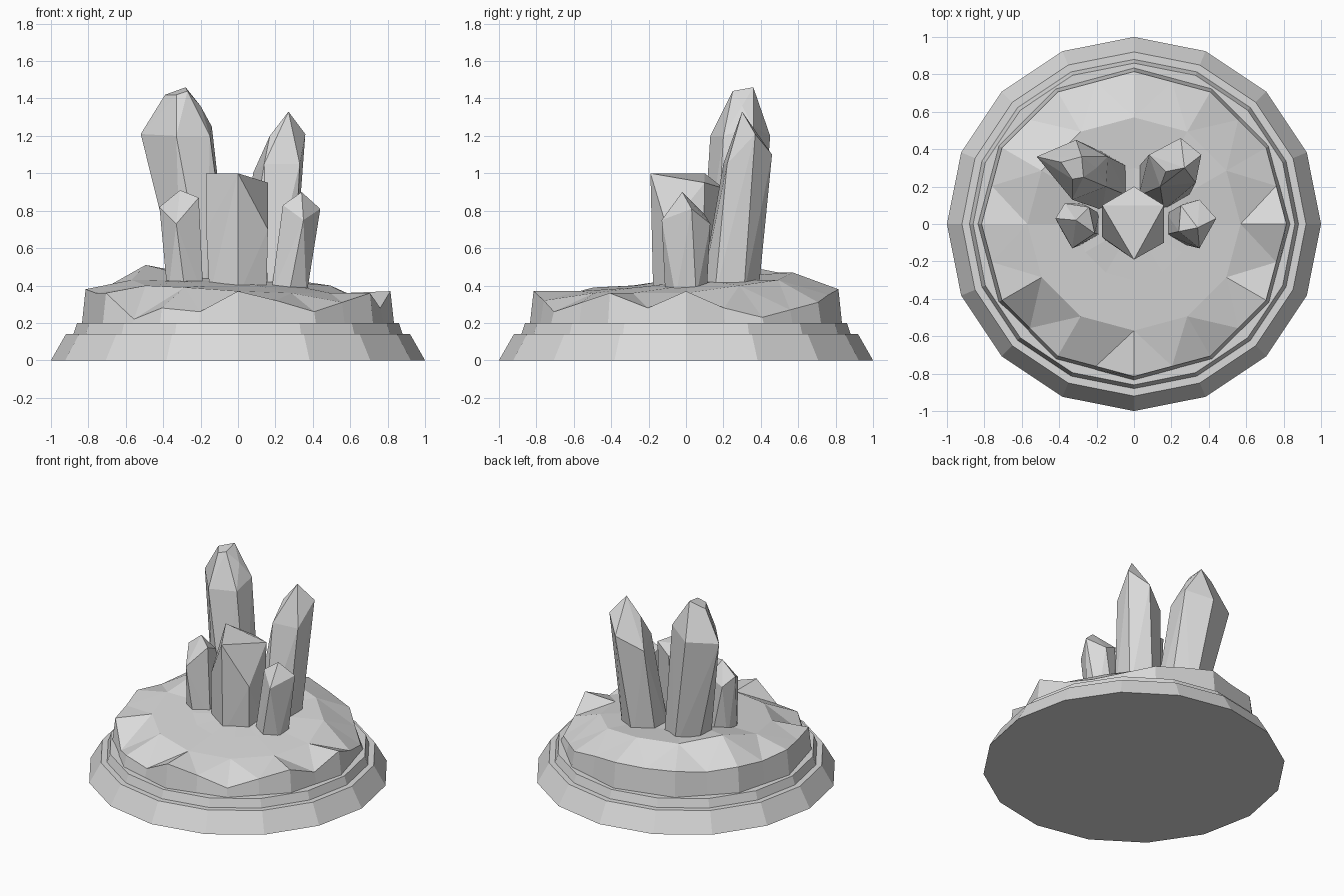
import bpy
import bmesh
from math import cos, sin, pi

if "Cube" in bpy.data.objects:
    bpy.data.objects.remove(bpy.data.objects["Cube"], do_unlink=True)

grey = bpy.data.materials.new("plain grey")
grey.use_nodes = True
grey.diffuse_color = (0.7, 0.7, 0.7, 1)
grey.node_tree.nodes["Principled BSDF"].inputs["Base Color"].default_value = (0.7, 0.7, 0.7, 1)


def finish(bm, name):
    bmesh.ops.recalc_face_normals(bm, faces=bm.faces)
    mesh = bpy.data.meshes.new(name)
    bm.to_mesh(mesh)
    bm.free()
    mesh.materials.append(grey)
    bpy.context.collection.objects.link(bpy.data.objects.new(name, mesh))


def ring(bm, radius, heights):
    """One closed loop of vertices, a height for each."""
    n = len(heights)
    return [bm.verts.new((radius * cos(2 * pi * i / n), radius * sin(2 * pi * i / n), z))
            for i, z in enumerate(heights)]


def bridge(bm, low, high):
    n = len(low)
    for i in range(n):
        j = (i + 1) % n
        bm.faces.new((low[i], low[j], high[j], high[i]))


# Stepped sixteen-sided plinth
bm = bmesh.new()
profile = [(1, 0), (0.92, 0.14), (0.88, 0.14), (0.86, 0.2)]
loops = [ring(bm, r, [z] * 16) for r, z in profile]
for low, high in zip(loops, loops[1:]):
    bridge(bm, low, high)
bm.faces.new(loops[0])
bm.faces.new(loops[-1])
finish(bm, "plinth")


# Rough rock mound: twelve-sided wall with an uneven rim and faceted top
def flatten_sides(loop):
    for k in range(1, len(loop), 2):
        a, b = loop[k - 1].co, loop[(k + 1) % len(loop)].co
        loop[k].co.xy = (a.xy + b.xy) / 2


rim_heights = [.37, .28, .23, .27, .31, .35, .38, .37, .38, .36, .38, .36,
               .38, .36, .36, .22, .28, .26, .37, .32, .26, .31, .36, .28]
middle_heights = [.36, .40, .43, .47, .47, .51, .43, .40, .39, .37, .36, .36]
inner_heights = [.40, .42, .43, .43, .45, .45, .43, .42, .40, .39, .39, .39]
bm = bmesh.new()
foot = ring(bm, 0.835, [0.19] * 24)
rim = ring(bm, 0.815, rim_heights)
middle = ring(bm, 0.57, middle_heights)
inner = ring(bm, 0.3, inner_heights)
flatten_sides(foot)
flatten_sides(rim)
bridge(bm, foot, rim)
for i in range(12):
    j = (i + 1) % 12
    a, b, c = rim[2 * i], rim[2 * i + 1], rim[2 * j]
    bm.faces.new((a, b, middle[i]))
    bm.faces.new((b, middle[j], middle[i]))
    bm.faces.new((b, c, middle[j]))
bridge(bm, middle, inner)
peak = bm.verts.new((0, 0, 0.42))
for i in range(12):
    bm.faces.new((inner[i], inner[(i + 1) % 12], peak))
bm.faces.new(foot)
finish(bm, "rock_mound")


# Crystals: a six-sided root stretched up to a faceted head
def crystal(name, x, y, radius, head):
    bm = bmesh.new()
    for i in range(6):
        a = pi / 6 + i * pi / 3
        bm.verts.new((x + radius * cos(a), y + radius * sin(a), 0.34))
    for p in head:
        bm.verts.new(p)
    hull = bmesh.ops.convex_hull(bm, input=bm.verts)
    spare = {v for v in hull["geom_interior"] + hull["geom_unused"]
             if isinstance(v, bmesh.types.BMVert)}
    bmesh.ops.delete(bm, geom=list(spare), context='VERTS')
    finish(bm, name)


crystal("front_crystal", 0, 0, 0.175, [
    (0, -.19, 1), (.16, -.1, .7), (.16, .1, .95),
    (0, .2, .92), (-.17, .1, 1), (-.17, -.07, .7)])
crystal("tall_right_crystal", -.17, .23, .155, [
    (-.52, .36, 1.21), (-.31, .45, 1.2), (-.14, .36, 1.25), (-.15, .2, 1.2), (-.33, .13, 1.2),
    (-.39, .33, 1.42), (-.28, .36, 1.46), (-.2, .3, 1.36), (-.27, .25, 1.44), (-.33, .24, 1.42)])
crystal("tall_left_crystal", .16, .23, .155, [
    (.36, .37, 1.21), (.25, .46, 1.1), (.08, .37, 1), (.17, .28, 1.2),
    (.14, .2, 1.05), (.33, .22, 1.05), (.27, .3, 1.33)])
crystal("small_right_crystal", -.28, 0, .11, [
    (-.42, .03, .82), (-.37, .11, .76), (-.24, .09, .8), (-.21, -.05, .87),
    (-.33, -.13, .73), (-.31, .02, .91)])
crystal("small_left_crystal", .27, 0, .11, [
    (.44, .03, .81), (.35, .13, .73), (.25, .1, .78), (.24, -.04, .83),
    (.35, -.13, .75), (.34, -.02, .9)])
